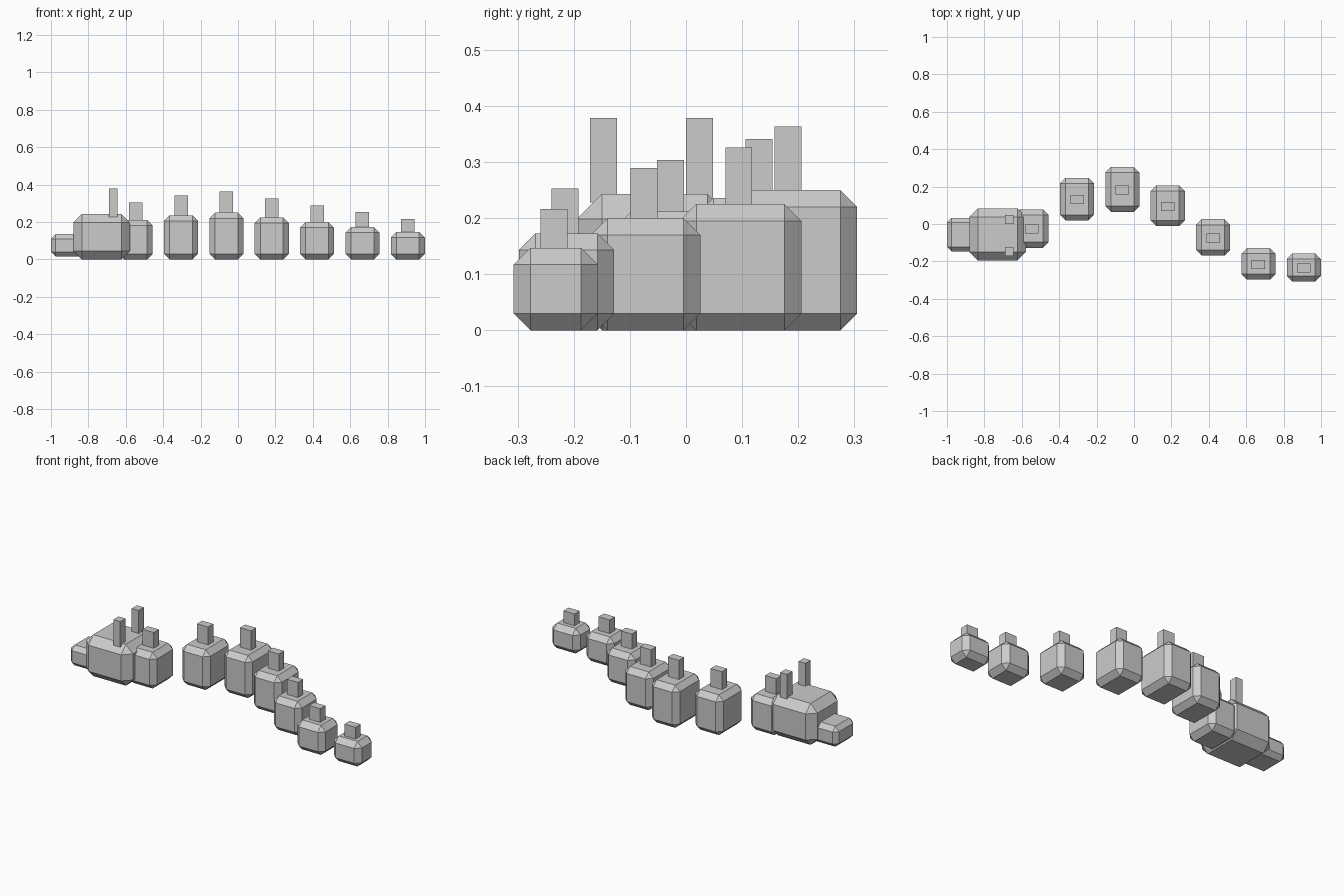
import bpy
import bmesh
from mathutils import Vector

old = bpy.data.objects.get("Cube")
if old:
    bpy.data.objects.remove(old, do_unlink=True)

grey = bpy.data.materials.new("plain_grey")
grey.use_nodes = True
grey.diffuse_color = (0.6, 0.6, 0.6, 1)
grey.node_tree.nodes["Principled BSDF"].inputs["Base Color"].default_value = (0.6, 0.6, 0.6, 1)


def block(name, low, high, chamfer=0):
    """Box between two corners, with every edge cut by a flat chamfer."""
    low, high = Vector(low), Vector(high)
    bm = bmesh.new()
    bmesh.ops.create_cube(bm, size=1)
    bmesh.ops.scale(bm, vec=high - low, verts=bm.verts)
    if chamfer:
        bmesh.ops.bevel(bm, geom=bm.edges[:], offset=chamfer, segments=1,
                        affect='EDGES', clamp_overlap=True)
    mesh = bpy.data.meshes.new(name)
    bm.to_mesh(mesh)
    bm.free()
    mesh.materials.append(grey)
    obj = bpy.data.objects.new(name, mesh)
    obj.location = (low + high) / 2
    bpy.context.collection.objects.link(obj)


# Head, snout and the pair of horns
block("head", (-0.88, -0.195, 0), (-0.578, 0.083, 0.243), 0.045)
block("snout", (-1, -0.147, 0.015), (-0.8, 0.033, 0.135), 0.025)
for side, y in (("left", 0.024), ("right", -0.147)):
    block(side + "_horn", (-0.69, y - 0.024, 0.228), (-0.645, y + 0.024, 0.378))

# Body segments along a wave: centre y, depth, height, spine top
segments = [
    (-0.025, 0.205, 0.212, 0.304),
    (0.133, 0.228, 0.236, 0.341),
    (0.185, 0.24, 0.25, 0.363),
    (0.097, 0.217, 0.225, 0.326),
    (-0.072, 0.195, 0.2, 0.289),
    (-0.213, 0.17, 0.173, 0.253),
    (-0.232, 0.15, 0.147, 0.216),
]
for i, (y, depth, height, tip) in enumerate(segments):
    x = -0.547 + 0.2425 * i
    block(f"body_segment_{i + 1}", (x - 0.091, y - depth / 2, 0),
          (x + 0.091, y + depth / 2, height), 0.03)
    block(f"back_spine_{i + 1}", (x - 0.036, y - 0.027, height - 0.02),
          (x + 0.036, y + 0.021, tip))
